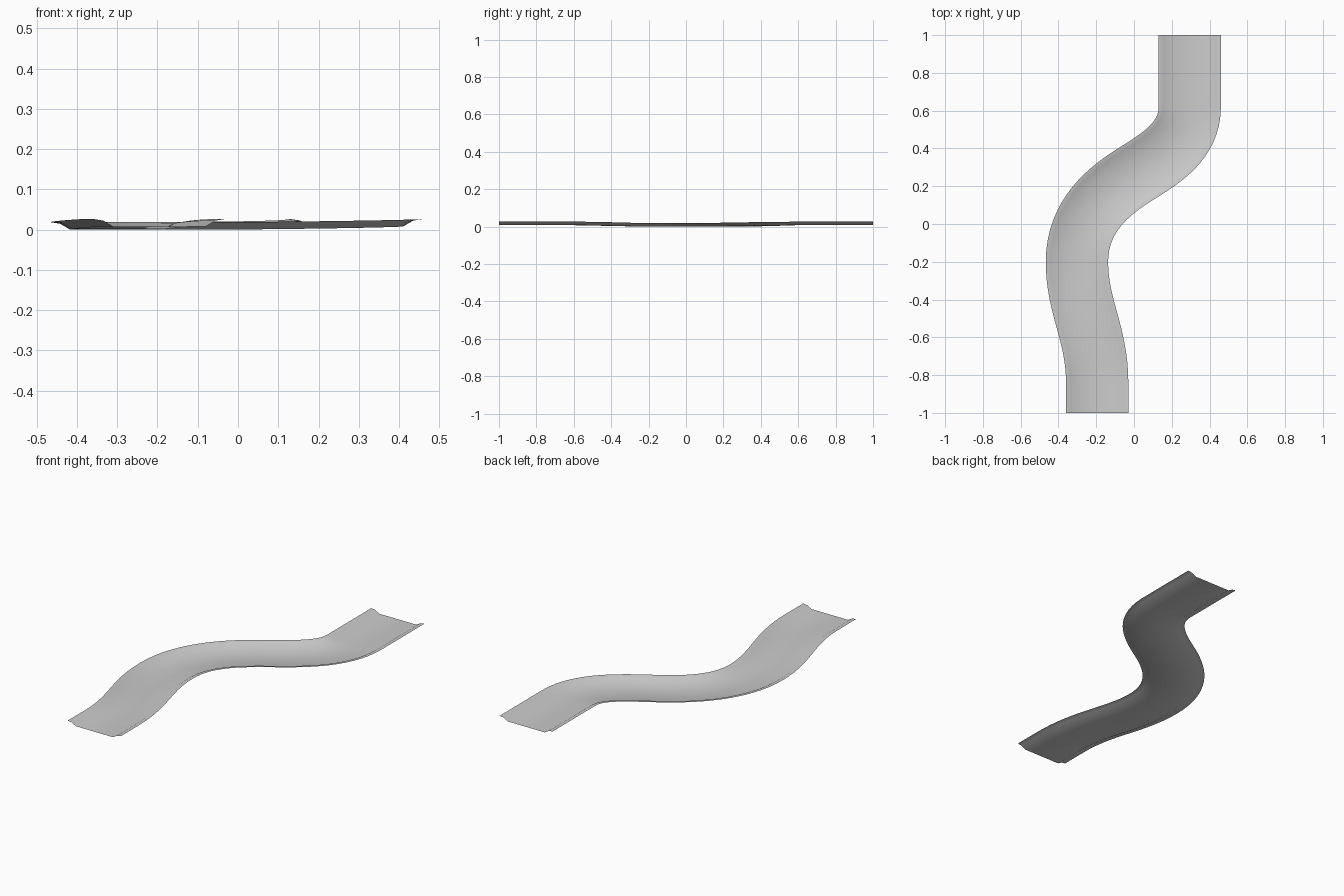
import bpy, bmesh, math
from mathutils import Vector
from mathutils.geometry import interpolate_bezier

cube = bpy.data.objects.get("Cube")
if cube:
    bpy.data.objects.remove(cube, do_unlink=True)

# One plain grey for the whole channel
grey = bpy.data.materials.new("road_grey")
grey.use_nodes = True
grey.diffuse_color = (0.6, 0.6, 0.6, 1)
grey.node_tree.nodes["Principled BSDF"].inputs["Base Color"].default_value = grey.diffuse_color

# Winding centre line: (point, direction, handle in, handle out)
NORTH = Vector((0, 1, 0))
SLANT = Vector((0.85, 0.53, 0)).normalized()
KNOTS = [
    (Vector((-0.195, -1, 0)), NORTH, 0, 0.05),
    (Vector((-0.195, -0.84, 0)), NORTH, 0.05, 0.26),
    (Vector((-0.302, -0.2, 0)), NORTH, 0.24, 0.245),
    (Vector((0.01, 0.265, 0)), SLANT, 0.165, 0.16),
    (Vector((0.295, 0.62, 0)), NORTH, 0.18, 0.1),
    (Vector((0.295, 1, 0)), NORTH, 0.1, 0),
]
path = []
for (a, da, _, out), (b, db, back, _) in zip(KNOTS, KNOTS[1:]):
    path += interpolate_bezier(a, a + da * out, b - db * back, b, 17)[:-1]
path.append(KNOTS[-1][0])

# Half of the cross-section: flat floor, sloped bank, shallow lip
HALF = [(0.115, 0), (0.14, 0.0145), (0.165, 0.0185)]
SECTION = [(-u, z) for u, z in reversed(HALF)] + [(0, 0)] + HALF


def rise(y):
    """Both ends stand a little higher than the middle."""
    t = min(1, max(0, (abs(y) - 0.15) / 0.5))
    return 0.008 * t * t * (3 - 2 * t)


# Sweep the section along the path
bm = bmesh.new()
rows = []
for i, p in enumerate(path):
    ahead = path[min(i + 1, len(path) - 1)] - path[max(i - 1, 0)]
    side = Vector((ahead.y, -ahead.x, 0)).normalized()
    if i in (0, len(path) - 1):
        side = Vector((1, 0, 0))
    rows.append([bm.verts.new(p + side * u + Vector((0, 0, z + rise(p.y))))
                 for u, z in SECTION])
for r, s in zip(rows, rows[1:]):
    for k in range(len(SECTION) - 1):
        bm.faces.new((r[k], r[k + 1], s[k + 1], s[k]))

mesh = bpy.data.meshes.new("winding_road")
bm.to_mesh(mesh)
bm.free()
mesh.materials.append(grey)
road = bpy.data.objects.new("winding_road", mesh)
bpy.context.collection.objects.link(road)
bpy.context.view_layer.objects.active = road
road.select_set(True)
bpy.ops.object.shade_smooth_by_angle(angle=math.radians(40))
